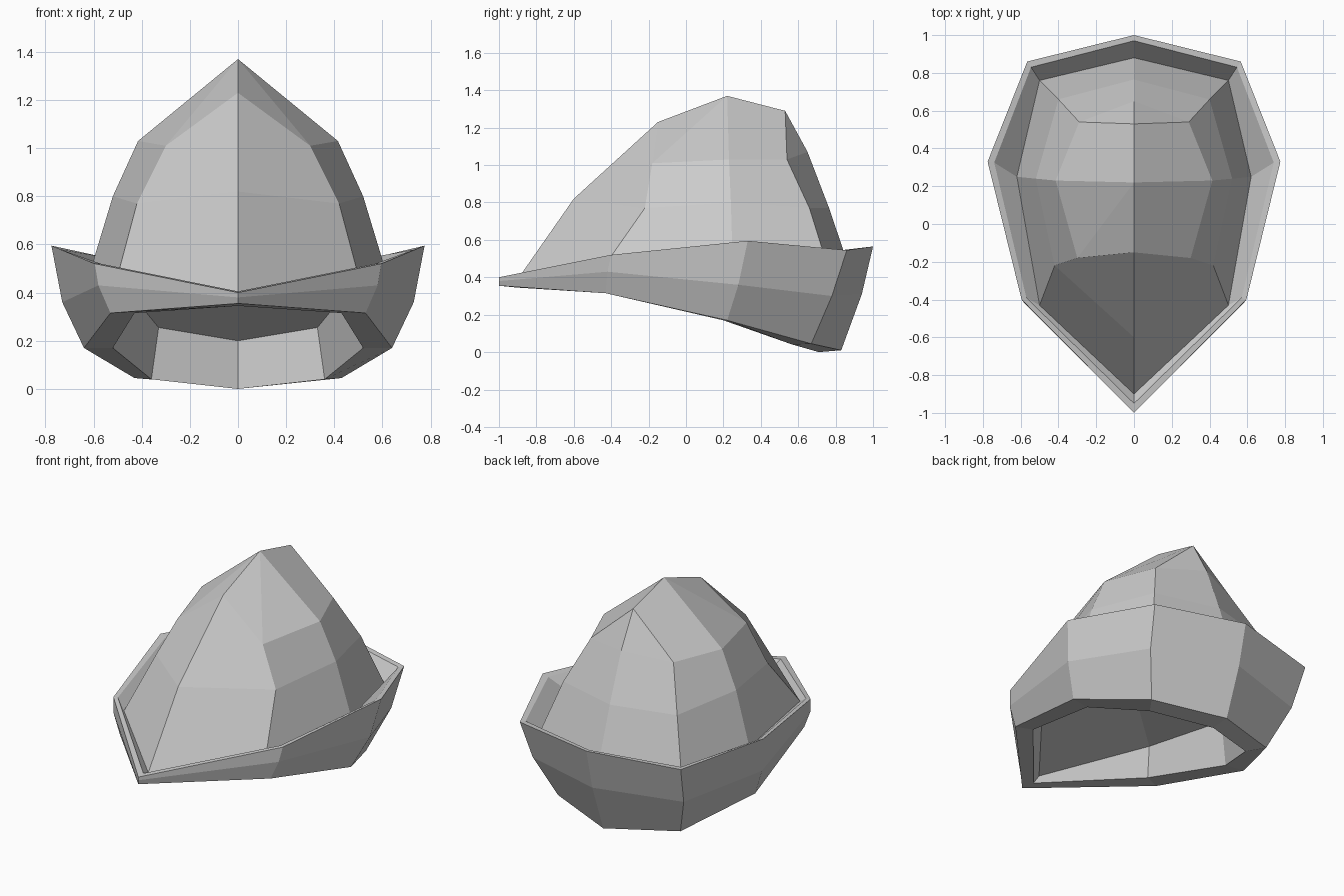
import bpy, bmesh

if "Cube" in bpy.data.objects:
    bpy.data.objects.remove(bpy.data.objects["Cube"])


def full_ring(bm, half):
    """Half outline (front centre -> back centre) mirrored to an 8-sided ring."""
    pts = half + [(-x, y, z) for x, y, z in half[-2:0:-1]]
    return [bm.verts.new(p) for p in pts]


def bridge(bm, a, b):
    n = len(a)
    for i in range(n):
        j = (i + 1) % n
        bm.faces.new((a[i], a[j], b[j], b[i]))


def finish(bm, name):
    bmesh.ops.recalc_face_normals(bm, faces=bm.faces)
    mesh = bpy.data.meshes.new(name)
    bm.to_mesh(mesh)
    bm.free()
    obj = bpy.data.objects.new(name, mesh)
    bpy.context.collection.objects.link(obj)
    return obj


# Seam where crown meets the bottom of the brim gutter
seam = [(0, -.90, .39), (.50, -.43, .47), (.62, .25, .47), (.50, .76, .45), (0, .88, .43)]

# Crown: three stacked rings closed by a short top ridge
bm = bmesh.new()
rings = [full_ring(bm, r) for r in (
    seam,
    [(0, -.60, .82), (.42, -.22, .77), (.52, .24, .80), (.40, .66, .77), (0, .765, .77)],
    [(0, -.15, 1.23), (.30, -.18, 1.01), (.415, .23, 1.03), (.29, .54, 1.03), (0, .65, 1.07)],
)]
for a, b in zip(rings, rings[1:]):
    bridge(bm, a, b)
peak = bm.verts.new((0, .22, 1.37))
back_peak = bm.verts.new((0, .53, 1.29))
t = rings[-1]
for i, j in ((0, 1), (1, 2), (6, 7), (7, 0)):
    bm.faces.new((t[i], t[j], peak))
for i, j in ((3, 4), (4, 5)):
    bm.faces.new((t[i], t[j], back_peak))
bm.faces.new((t[2], t[3], back_peak, peak))
bm.faces.new((t[5], t[6], peak, back_peak))
finish(bm, "hat_crown")

# Brim: gutter, rim, outer wall, underside band, inner wall and domed lining
bm = bmesh.new()
rings = [full_ring(bm, r) for r in (
    seam,
    [(0, -.95, .405), (.57, -.39, .52), (.74, .325, .58), (.545, .83, .545), (0, .97, .56)],
    [(0, -1, .40), (.595, -.40, .52), (.775, .33, .595), (.565, .86, .545), (0, 1, .565)],
    [(0, -1, .38), (.58, -.42, .43), (.73, .28, .36), (.53, .78, .30), (0, .94, .31)],
    [(0, -1, .355), (.53, -.43, .315), (.64, .22, .17), (.43, .67, .045), (0, .83, .01)],
    [(0, -.90, .345), (.43, -.39, .315), (.52, .20, .17), (.36, .57, .04), (0, .71, 0)],
    [(0, -.85, .37), (.40, -.34, .49), (.49, .20, .45), (.33, .60, .255), (0, .74, .20)],
)]
for a, b in zip(rings, rings[1:]):
    bridge(bm, a, b)
centre = bm.verts.new((0, 0, .56))
t = rings[-1]
for i in range(8):
    bm.faces.new((t[i], t[(i + 1) % 8], centre))
finish(bm, "hat_brim")
